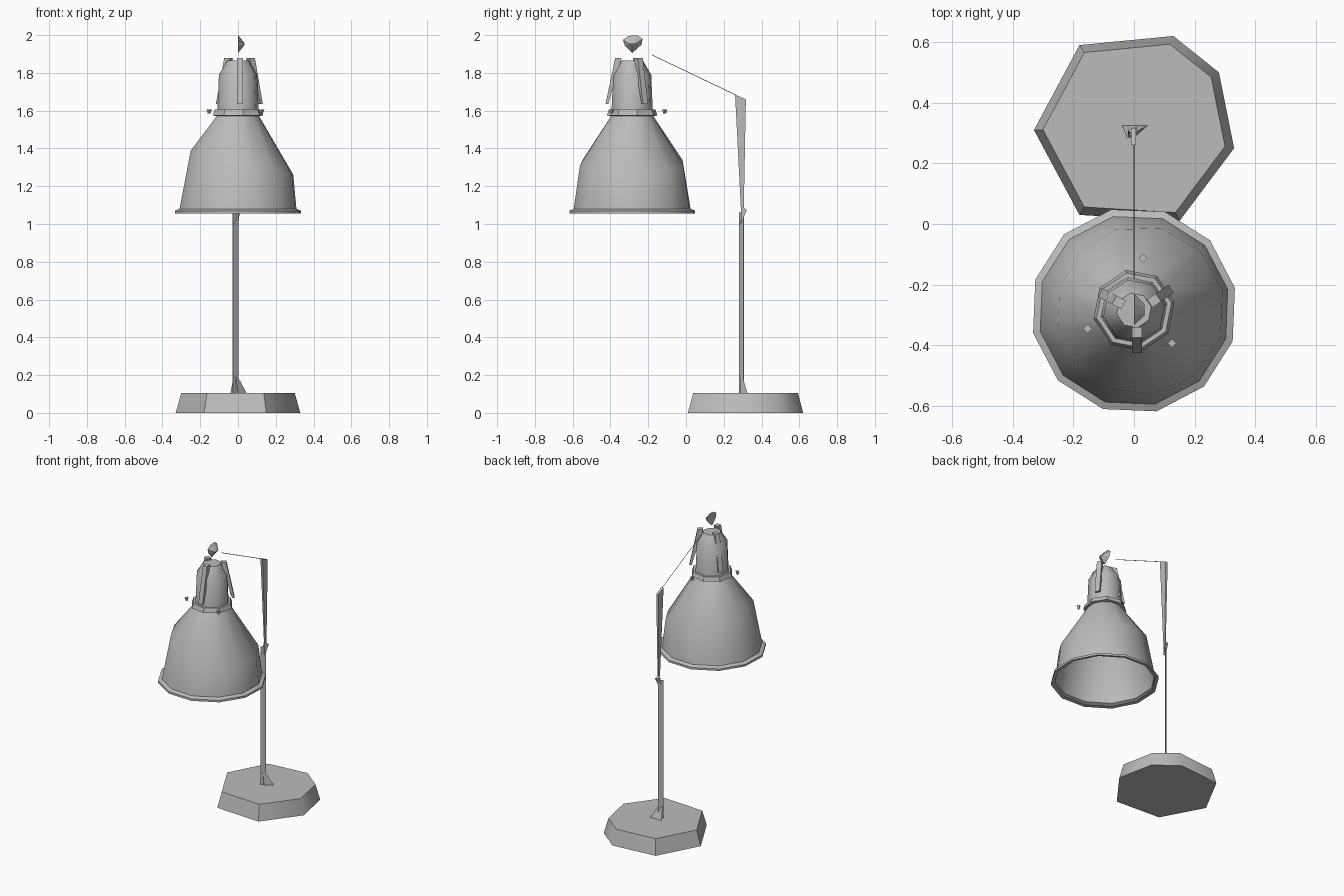
import bpy, bmesh, math
from mathutils import Vector

cube = bpy.data.objects.get("Cube")
if cube:
    bpy.data.objects.remove(cube, do_unlink=True)

grey = bpy.data.materials.new("plain_grey")
grey.use_nodes = True
COLOUR = (0.5, 0.5, 0.5, 1)
grey.diffuse_color = COLOUR
grey.node_tree.nodes["Principled BSDF"].inputs["Base Color"].default_value = COLOUR


def build(name, rings, cap_start=False, cap_end=False, smooth=None):
    """Skin a list of equal-length point loops."""
    bm = bmesh.new()
    loops = [[bm.verts.new(p) for p in ring] for ring in rings]
    n = len(loops[0])
    for low, high in zip(loops, loops[1:]):
        for i in range(n):
            j = (i + 1) % n
            bm.faces.new((low[i], low[j], high[j], high[i]))
    if cap_start:
        bm.faces.new(loops[0][::-1])
    if cap_end:
        bm.faces.new(loops[-1])
    if cap_start and cap_end:
        bmesh.ops.recalc_face_normals(bm, faces=bm.faces)
    mesh = bpy.data.meshes.new(name)
    bm.to_mesh(mesh)
    bm.free()
    mesh.materials.append(grey)
    ob = bpy.data.objects.new(name, mesh)
    bpy.context.collection.objects.link(ob)
    if smooth:
        bpy.ops.object.select_all(action="DESELECT")
        ob.select_set(True)
        bpy.context.view_layer.objects.active = ob
        bpy.ops.object.shade_smooth_by_angle(angle=math.radians(smooth))
    return ob


def ring(r, z, n, turn=0.0, tilt=0.0, grow=0.0, centre=(0, -0.285)):
    """Polygon loop; tilt lowers the +x side and grow widens it."""
    pts = []
    for i in range(n):
        a = math.tau * i / n + turn
        c, s = math.cos(a), math.sin(a)
        rr = r + grow * c
        pts.append((centre[0] + rr * c, centre[1] + rr * s, z - tilt * c))
    return pts


def solid(name, low, high):
    return build(name, [low, high], True, True)


# Base: uneven seven-sided weight with sloping sides
outline = [(-0.33, 0.31), (-0.18, 0.03), (0.15, 0.01), (0.33, 0.25),
           (0.28, 0.50), (0.13, 0.62), (-0.18, 0.59)]
foot = [(x, y, 0) for x, y in outline]
crown = [(x * 0.91, 0.32 + (y - 0.32) * 0.91, 0.105) for x, y in outline]
build("base", [foot, crown], True, True, smooth=50)

# Stem: thin flat strip set diagonally
def strip(z, t=0.0015):
    return [(-0.027 + t, 0.283 - t, z), (0.0 + t, 0.306 - t, z),
            (0.0 - t, 0.306 + t, z), (-0.027 - t, 0.283 + t, z)]

solid("stem", strip(0.1), strip(1.06))

# Flared foot of the stem
solid("stem_foot", [(-0.04, 0.325, 0.106), (0.0, 0.285, 0.106), (0.045, 0.325, 0.106)],
      [(-0.024, 0.29, 0.19), (-0.01, 0.287, 0.19), (0.0, 0.3, 0.19)])

# Elbow joint
solid("elbow", [(-0.02, 0.285, 1.0), (0.0, 0.285, 1.0), (0.0, 0.29, 1.0)],
      [(-0.02, 0.31, 1.08), (0.012, 0.322, 1.075), (0.0, 0.29, 1.095)])

# Upper arm: wedge widening upwards
solid("upper_arm",
      [(-0.004, 0.29, 1.09), (0.004, 0.29, 1.09), (0.004, 0.306, 1.085), (-0.004, 0.306, 1.085)],
      [(-0.01, 0.26, 1.685), (0.006, 0.26, 1.685), (0.006, 0.317, 1.66), (-0.01, 0.317, 1.66)])

# Wire from the arm to the lamp head
w = 0.001
solid("cross_wire", [(-w, 0.27, 1.678), (w, 0.27, 1.678), (0, 0.27, 1.682)],
      [(-w, -0.18, 1.893), (w, -0.18, 1.893), (0, -0.18, 1.897)])

# Shade: open bell with a narrow lip
T = 0.22
build("shade", [ring(0.318, 1.06, 12, T), ring(0.341, 1.056, 12, T),
                ring(0.341, 1.07, 12, T), ring(0.317, 1.08, 12, T),
                ring(0.278, 1.325, 12, T, 0.065, 0.022),
                ring(0.112, 1.575, 12, T)], smooth=50)

# Collar under the cap
build("collar", [ring(0.11, 1.57, 8, 0.2), ring(0.136, 1.575, 8, 0.2),
                 ring(0.126, 1.605, 8, 0.2), ring(0.105, 1.605, 8, 0.2)], smooth=30)

# Socket cap
build("socket_cap", [ring(0.112, 1.585, 8, 0.2), ring(0.103, 1.79, 8, 0.2),
                     ring(0.058, 1.865, 8, 0.2)], True, True, smooth=50)

# Three leaning struts around the cap
hub = Vector((0.01, -0.29))
for label, deg in (("front", -90), ("left", 34), ("right", 152)):
    d = Vector((math.cos(math.radians(deg)), math.sin(math.radians(deg))))
    side = Vector((-d.y, d.x)) * 0.016

    def section(r_in, r_out, z):
        pts = [hub + d * r_in - side, hub + d * r_out - side,
               hub + d * r_out + side, hub + d * r_in + side]
        return [(p.x, p.y, z) for p in pts]

    solid("strut_" + label, section(0.122, 0.136, 1.635), section(0.05, 0.085, 1.88))

# Small screws round the collar
for i, (x, y) in enumerate([(-0.153, -0.345), (0.03, -0.113), (0.125, -0.393)]):
    solid("screw_%d" % (i + 1), ring(0.007, 1.585, 4, centre=(x, y)),
          ring(0.015, 1.607, 4, centre=(x, y)))

# Finial: upright heart-like disc with a wedge to one side
heart = [(-0.285, 1.905), (-0.235, 1.95), (-0.23, 1.98), (-0.26, 2.0),
         (-0.305, 1.995), (-0.333, 1.975), (-0.325, 1.945)]
solid("finial", [(0.0, y, z) for y, z in heart],
      [(0.035, -0.285 + (y + 0.285) * 0.35, 1.952 + (z - 1.952) * 0.1) for y, z in heart])
